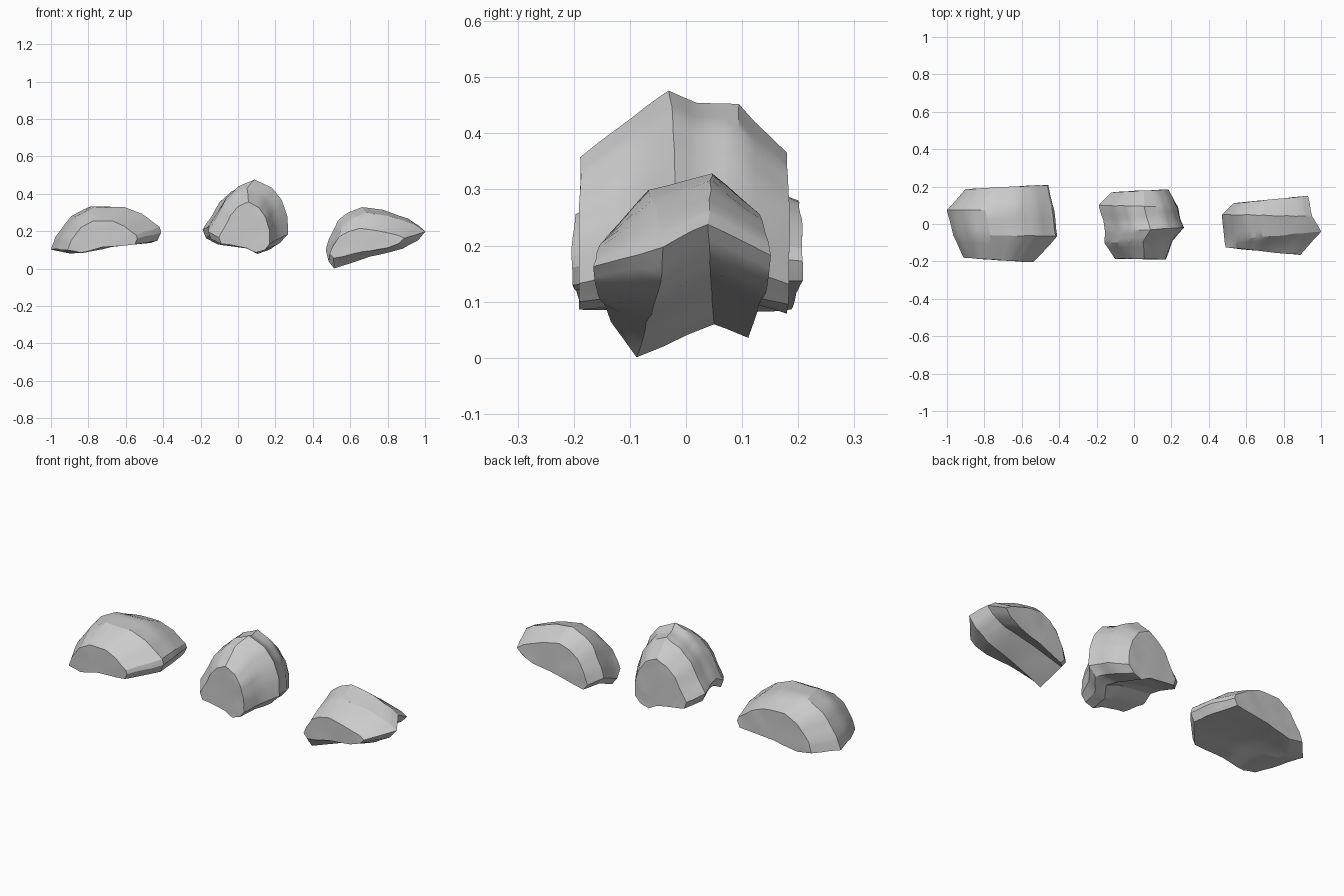
import bpy, bmesh
from mathutils import Vector, noise

if "Cube" in bpy.data.objects:
    bpy.data.objects.remove(bpy.data.objects["Cube"])


def rock(name, outline, sections, seed):
    """Loft an xz outline through sections (y_left, y_right, x0, x1, z0, z1)."""
    xs, zs = [p[0] for p in outline], [p[1] for p in outline]
    bx, bz = min(xs), min(zs)
    w, h = max(xs) - bx, max(zs) - bz
    bm = bmesh.new()
    rings = []
    for yl, yr, x0, x1, z0, z1 in sections:
        ring = []
        for x, z in outline:
            u, v = (x - bx) / w, (z - bz) / h
            ring.append(bm.verts.new((x0 + u * (x1 - x0), yl + u * (yr - yl), z0 + v * (z1 - z0))))
        rings.append(ring)
    n = len(outline)
    for a, b in zip(rings, rings[1:]):
        for i in range(n):
            j = (i + 1) % n
            bm.faces.new((a[i], a[j], b[j], b[i]))
    caps = [bm.faces.new(rings[0]), bm.faces.new(rings[-1])]
    bmesh.ops.recalc_face_normals(bm, faces=bm.faces[:])
    bmesh.ops.triangulate(bm, faces=caps)
    # fine chipped surface
    bmesh.ops.subdivide_edges(bm, edges=bm.edges[:], cuts=2, use_grid_fill=True)
    for v in bm.verts:
        v.co += noise.noise_vector(v.co * 14 + Vector((seed, seed, seed))) * 0.004
    me = bpy.data.meshes.new(name)
    bm.to_mesh(me)
    bm.free()
    ob = bpy.data.objects.new(name, me)
    bpy.context.collection.objects.link(ob)
    bpy.ops.object.select_all(action='DESELECT')
    ob.select_set(True)
    bpy.context.view_layer.objects.active = ob
    bpy.ops.object.shade_smooth_by_angle(angle=0.45)


# wide flat rock
rock("flat_rock",
     [(-1, .10), (-.975, .17), (-.89, .28), (-.79, .33), (-.62, .33), (-.52, .29),
      (-.42, .22), (-.41, .19), (-.43, .145), (-.7, .12), (-.89, .08)],
     [(-.18, -.205, -.91, -.54, .085, .255),
      (-.06, -.065, -.965, -.41, .085, .33),
      (.075, .07, -1, -.425, .08, .33),
      (.185, .21, -.90, -.46, .085, .28)], 1)

# tall rounded boulder
rock("tall_rock",
     [(-.19, .2), (-.14, .28), (-.09, .37), (-.02, .435), (.07, .475), (.17, .43),
      (.23, .35), (.26, .26), (.265, .15), (.22, .10), (.14, .08), (.06, .115), (-.08, .14), (-.17, .15)],
     [(-.185, -.19, -.10, .17, .085, .357),
      (-.10, -.09, -.16, .205, .095, .43),
      (-.04, -.02, -.155, .268, .12, .475),
      (.02, .02, -.165, .25, .12, .455),
      (.10, .09, -.19, .235, .10, .45),
      (.17, .185, -.12, .185, .08, .365)], 5)

# slanted rock with a grooved underside
rock("slanted_rock",
     [(.47, .05), (.49, .13), (.54, .24), (.60, .295), (.68, .33), (.80, .31),
      (.95, .255), (1, .22), (.96, .17), (.88, .12), (.70, .075), (.50, .005)],
     [(-.125, -.165, .49, .89, .055, .215),
      (-.09, -.04, .485, 1, .0, .30),
      (.05, .04, .47, .955, .06, .33),
      (.11, .15, .53, .93, .035, .26)], 9)
